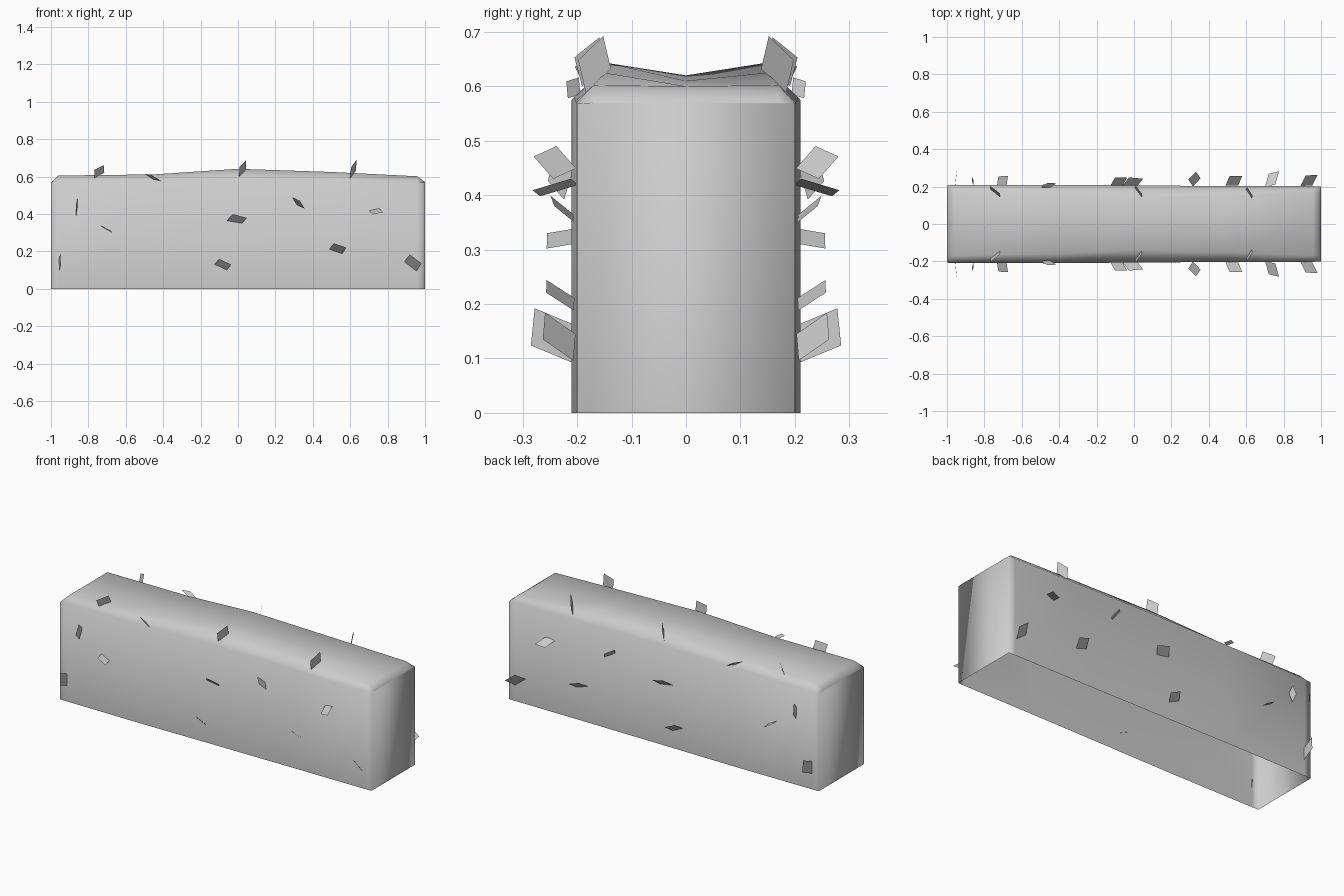
import bpy
from mathutils import Vector


def make_object(name, verts, faces, smooth):
    mesh = bpy.data.meshes.new(name)
    mesh.from_pydata(verts, [], faces)
    mesh.validate()
    mesh.polygons.foreach_set("use_smooth", [smooth] * len(mesh.polygons))
    obj = bpy.data.objects.new(name, mesh)
    bpy.context.collection.objects.link(obj)
    return obj


# Hedge body: open-bottomed loft along x
# x, half width, shoulder z, ridge y, ridge z, centre z
stations = [
    (-1.0, 0.207, 0.565, 0.17, 0.568, 0.568),
    (-0.96, 0.208, 0.57, 0.17, 0.606, 0.605),
    (-0.45, 0.21, 0.575, 0.16, 0.612, 0.606),
    (0.0, 0.206, 0.58, 0.14, 0.642, 0.62),
    (0.5, 0.203, 0.573, 0.15, 0.625, 0.61),
    (0.96, 0.202, 0.57, 0.17, 0.602, 0.60),
    (1.0, 0.2, 0.568, 0.17, 0.57, 0.57),
]
verts, faces = [], []
for x, w, sz, ry, rz, cz in stations:
    verts += [(x, -w, 0), (x, -w, sz), (x, -ry, rz), (x, 0, cz),
              (x, ry, rz), (x, w, sz), (x, w, 0)]
n = 7
for i in range(len(stations) - 1):
    for j in range(n - 1):
        a = i * n + j
        faces.append((a, a + n, a + n + 1, a + 1))
# End walls
last = (len(stations) - 1) * n
faces.append(tuple(range(n)))
faces.append(tuple(last + j for j in reversed(range(n))))
make_object("hedge_body", verts, faces, True)

# Stray leaves: centre and two half diagonals, mirrored front to back
leaves = [
    ((-.952, -.243, .142), (.005, -.042, -.018), (-.003, .035, -.05)),
    ((-.862, -.230, .438), (.003, -.006, .046), (-.005, -.024, -.012)),
    ((-.742, -.174, .628), (.024, .010, .034), (.027, .030, -.008)),
    ((-.703, -.232, .320), (.029, -.024, -.018), (.022, .023, -.010)),
    ((-.457, -.207, .597), (.042, -.010, -.019), (-.005, -.013, .012)),
    ((.025, -.175, .645), (.019, .016, .045), (.016, .030, -.008)),
    ((-.006, -.224, .372), (.054, -.018, .008), (.021, .025, -.027)),
    ((-.081, -.227, .130), (.045, -.022, .000), (.020, .022, -.030)),
    ((.323, -.241, .460), (.033, -.003, -.030), (-.008, .039, -.011)),
    ((.617, -.168, .640), (.018, .016, .052), (.013, .030, -.008)),
    ((.534, -.231, .216), (.045, -.026, .005), (.023, .025, -.028)),
    ((.738, -.240, .414), (.037, -.042, -.005), (.018, .028, .016)),
    ((.936, -.233, .140), (.046, -.030, -.005), (.018, .026, -.044)),
]
verts, faces = [], []
for c, a, b in leaves:
    c, a, b = Vector(c), Vector(a), Vector(b)
    k = len(verts)
    verts += [c + a, c + b, c - a, c - b]
    faces.append((k, k + 1, k + 2, k + 3))
leaf_obj = make_object("leaves", verts, faces, False)
mirror = leaf_obj.modifiers.new("mirror", 'MIRROR')
mirror.use_axis = (False, True, False)
mirror.use_mirror_merge = False
